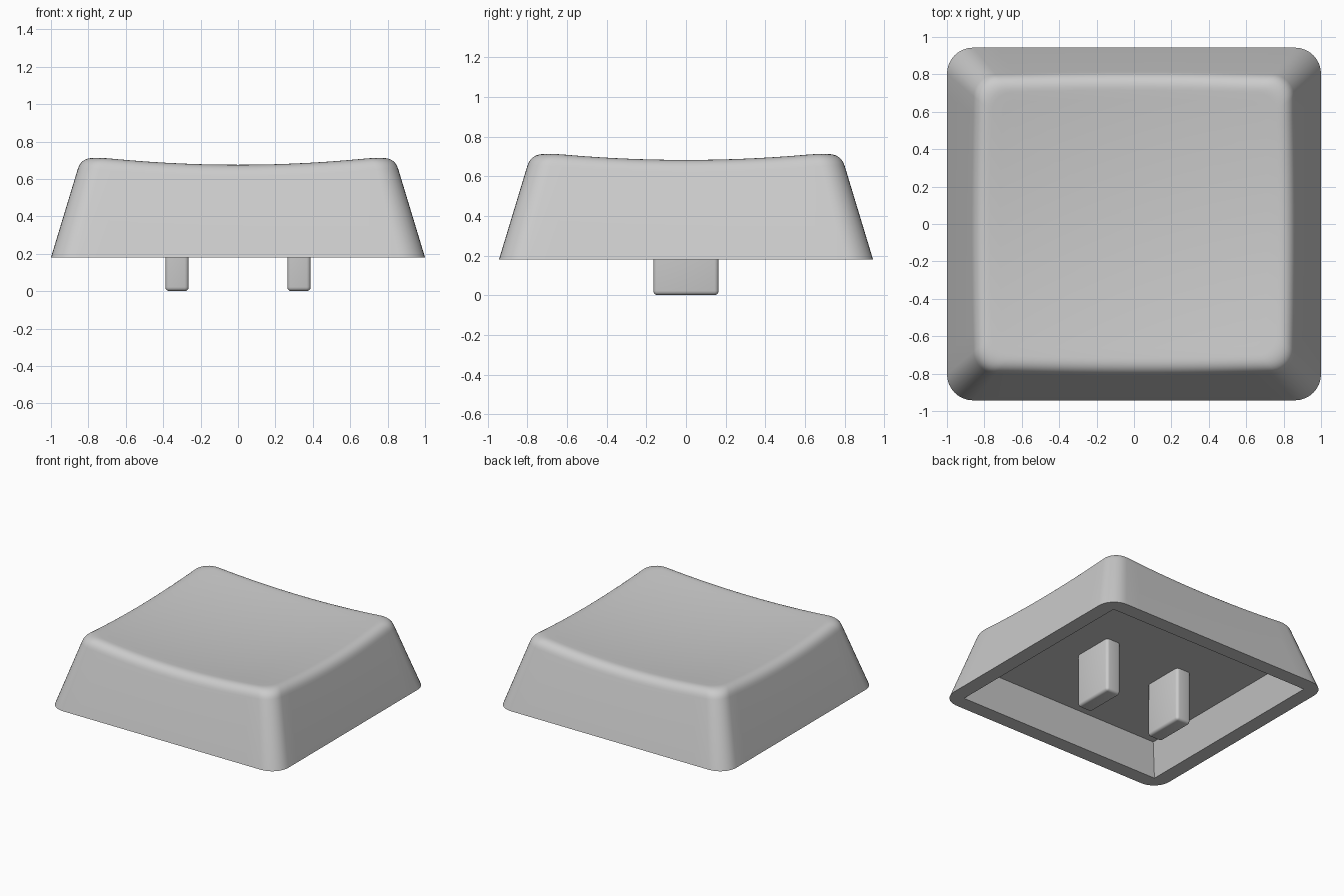
import bpy, bmesh, math

if "Cube" in bpy.data.objects:
    bpy.data.objects.remove(bpy.data.objects["Cube"])

HX, HY, BASE, TAPER = 1.0, 0.943, 0.18, 0.303
CORNER, SIDE, FILLET, RINGS = 8, 14, 8, 14   # sample counts

grey = bpy.data.materials.new("light grey plastic")
grey.diffuse_color = (0.6, 0.6, 0.6, 1)
grey.use_nodes = True
grey.node_tree.nodes["Principled BSDF"].inputs["Base Color"].default_value = grey.diffuse_color


def dish(x, y):
    """Height of the scooped top surface."""
    return 0.637 + 0.074 * (x * x + y * y)


def outline(hx, hy, r):
    """Rounded rectangle with a fixed point count, counter-clockwise."""
    pts = []
    for q, (sx, sy) in enumerate([(1, 1), (-1, 1), (-1, -1), (1, -1)]):
        for i in range(CORNER + 1):
            a = math.pi / 2 * (q + i / CORNER)
            pts.append((sx * (hx - r) + r * math.cos(a), sy * (hy - r) + r * math.sin(a)))
        # straight run to the next corner
        tx, ty = [(-1, 1), (-1, -1), (1, -1), (1, 1)][q]
        a = math.pi / 2 * (q + 1)
        ex, ey = tx * (hx - r) + r * math.cos(a), ty * (hy - r) + r * math.sin(a)
        x0, y0 = pts[-1]
        pts += [(x0 + (ex - x0) * i / SIDE, y0 + (ey - y0) * i / SIDE) for i in range(1, SIDE)]
    return pts


def shell(inset):
    return outline(HX - inset, HY - inset, 0.14 - 0.15 * inset)


COUNT = len(shell(0))


def wall_point(k, inset):
    return shell(inset)[k]


def finish(name, bm, angle):
    bmesh.ops.recalc_face_normals(bm, faces=bm.faces)
    mesh = bpy.data.meshes.new(name)
    bm.to_mesh(mesh)
    bm.free()
    obj = bpy.data.objects.new(name, mesh)
    bpy.context.collection.objects.link(obj)
    mesh.materials.append(grey)
    bpy.ops.object.select_all(action='DESELECT')
    obj.select_set(True)
    bpy.context.view_layer.objects.active = obj
    bpy.ops.object.shade_smooth_by_angle(angle=math.radians(angle))


# Fillet rings: rounded edge between tapered wall and scooped top
fillet = [[] for _ in range(FILLET + 1)]
for k in range(COUNT):
    inset = 0.16
    for _ in range(5):
        inset = TAPER * (dish(*wall_point(k, inset)) - BASE)
    apex_z = BASE + inset / TAPER
    inner = wall_point(k, inset + 0.075)
    section = [(inset - 0.07 * TAPER, apex_z - 0.07), (inset, apex_z), (inset + 0.075, dish(*inner))]
    for i in range(FILLET + 1):
        t = i / FILLET
        w = ((1 - t) ** 2, 2 * t * (1 - t), t * t)
        d = sum(a * p[0] for a, p in zip(w, section))
        z = sum(a * p[1] for a, p in zip(w, section))
        fillet[i].append((*wall_point(k, d), z))

# Cap: cavity ceiling, cavity wall, rim, outer wall, fillet, scooped top
rings = [[(x, y, 0.42) for x, y in outline(0.814, 0.757, 0)],
         [(x, y, BASE) for x, y in outline(0.885, 0.828, 0)],
         [(x, y, BASE) for x, y in shell(0)]] + fillet
for j in range(1, RINGS):
    s = 1 - j / RINGS
    rings.append([(x * s, y * s, dish(x * s, y * s)) for x, y, _ in fillet[-1]])

bm = bmesh.new()
loops = [[bm.verts.new(p) for p in ring] for ring in rings]
for a, b in zip(loops, loops[1:]):
    for k in range(COUNT):
        n = (k + 1) % COUNT
        bm.faces.new((a[k], a[n], b[n], b[k]))
centre = bm.verts.new((0, 0, dish(0, 0)))
for k in range(COUNT):
    bm.faces.new((loops[-1][k], loops[-1][(k + 1) % COUNT], centre))
bm.faces.new(loops[0])
bmesh.ops.remove_doubles(bm, verts=bm.verts, dist=1e-5)
finish("cap", bm, 30)

# Two rounded mounting prongs underneath
for side, name in ((-1, "left_prong"), (1, "right_prong")):
    bm = bmesh.new()
    bmesh.ops.create_cube(bm, size=1)
    for v in bm.verts:
        v.co = (side * 0.326 + v.co.x * 0.125, v.co.y * 0.33, (v.co.z + 0.5) * 0.45)
    bmesh.ops.bevel(bm, geom=bm.edges[:], offset=0.022, segments=4, profile=0.5, affect='EDGES')
    finish(name, bm, 35)
